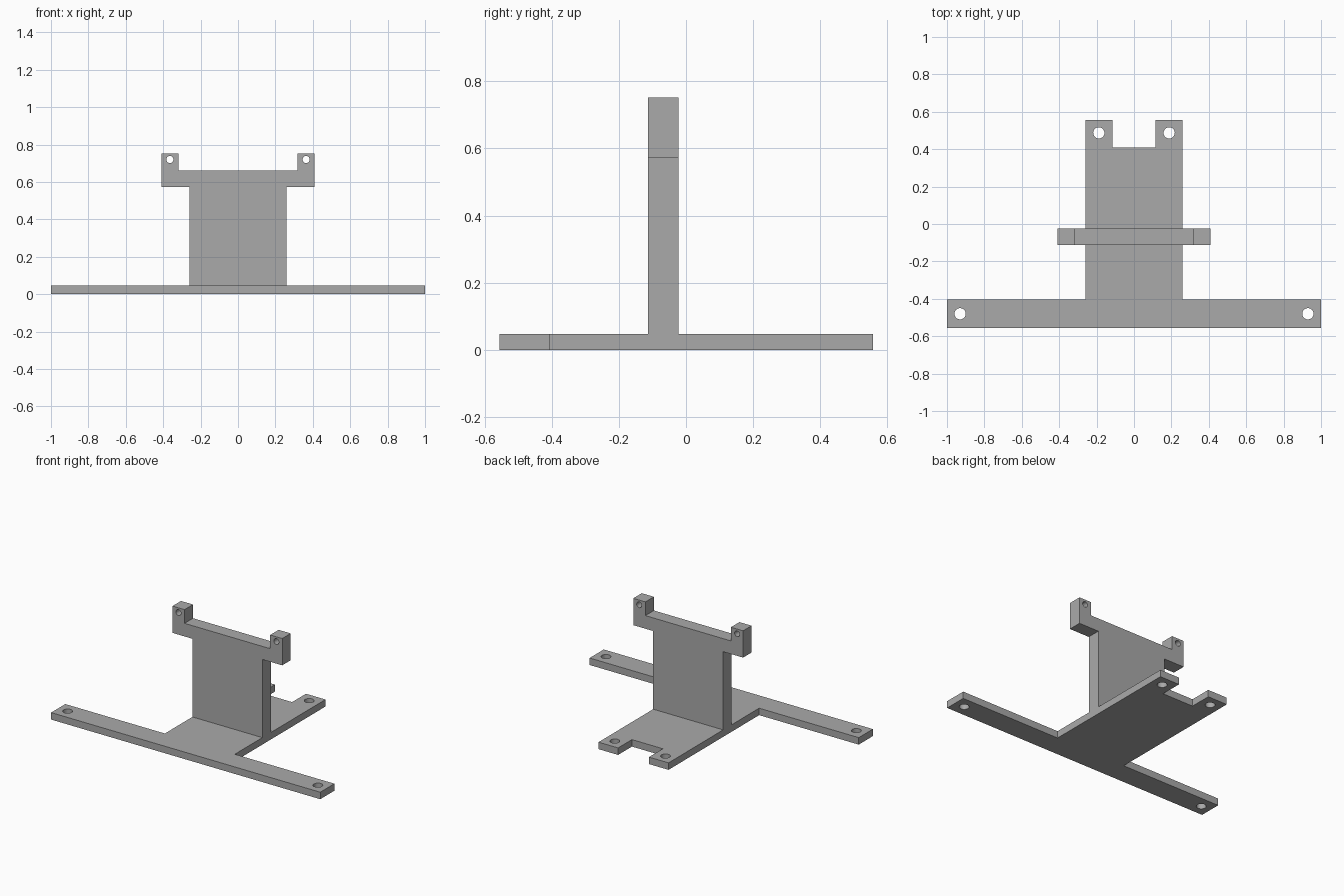
import bpy
import bmesh
from mathutils import Matrix, Vector

cube = bpy.data.objects.get("Cube")
if cube:
    bpy.data.objects.remove(cube, do_unlink=True)

grey = bpy.data.materials.new("plain grey")
grey.use_nodes = True
grey.diffuse_color = (0.40, 0.40, 0.40, 1)
grey.node_tree.nodes["Principled BSDF"].inputs["Base Color"].default_value = grey.diffuse_color


def add_object(name, bm):
    bmesh.ops.recalc_face_normals(bm, faces=bm.faces)
    mesh = bpy.data.meshes.new(name)
    bm.to_mesh(mesh)
    bm.free()
    mesh.materials.append(grey)
    obj = bpy.data.objects.new(name, mesh)
    bpy.context.collection.objects.link(obj)
    return obj


def mirrored_plate(name, half, thickness, holes, radius, placement):
    """Extrude a half outline mirrored in x, then drill mirrored holes."""
    outline = half + [(-x, y) for x, y in reversed(half)]
    bm = bmesh.new()
    face = bm.faces.new([bm.verts.new((x, y, 0)) for x, y in outline])
    extruded = bmesh.ops.extrude_face_region(bm, geom=[face])["geom"]
    bmesh.ops.translate(bm, vec=(0, 0, thickness),
                        verts=[v for v in extruded if isinstance(v, bmesh.types.BMVert)])
    plate = add_object(name, bm)

    # Drills for the screw holes
    bm = bmesh.new()
    for x, y in holes:
        for side in (-1, 1):
            bmesh.ops.create_cone(bm, cap_ends=True, segments=32, radius1=radius,
                                  radius2=radius, depth=thickness * 3,
                                  matrix=Matrix.Translation((side * x, y, thickness / 2)))
    drill = add_object(name + "_drill", bm)
    drill.hide_render = True

    cut = plate.modifiers.new("screw holes", "BOOLEAN")
    cut.operation = "DIFFERENCE"
    cut.solver = "EXACT"
    cut.object = drill
    bpy.context.view_layer.objects.active = plate
    bpy.ops.object.modifier_apply(modifier=cut.name)
    bpy.data.objects.remove(drill, do_unlink=True)

    plate.data.transform(placement)
    return plate


BASE_TOP = 0.047

# Flat T-shaped base with a notched rear end
mirrored_plate(
    "base_plate",
    [(1, -0.555), (1, -0.405), (0.26, -0.405), (0.26, 0.557), (0.115, 0.557), (0.115, 0.41)],
    BASE_TOP, [(0.93, -0.48), (0.188, 0.487)], 0.03, Matrix.Identity(4))

# Standing wall with two raised ears; its outline is turned up into the xz plane
upright = Matrix.Translation((0, -0.023, 0)) @ Matrix.Rotation(1.5707963, 4, Vector((1, 0, 0)))
mirrored_plate(
    "upright_wall",
    [(0.26, BASE_TOP), (0.26, 0.572), (0.408, 0.572), (0.408, 0.752), (0.318, 0.752), (0.318, 0.66)],
    0.09, [(0.364, 0.72)], 0.019, upright)
